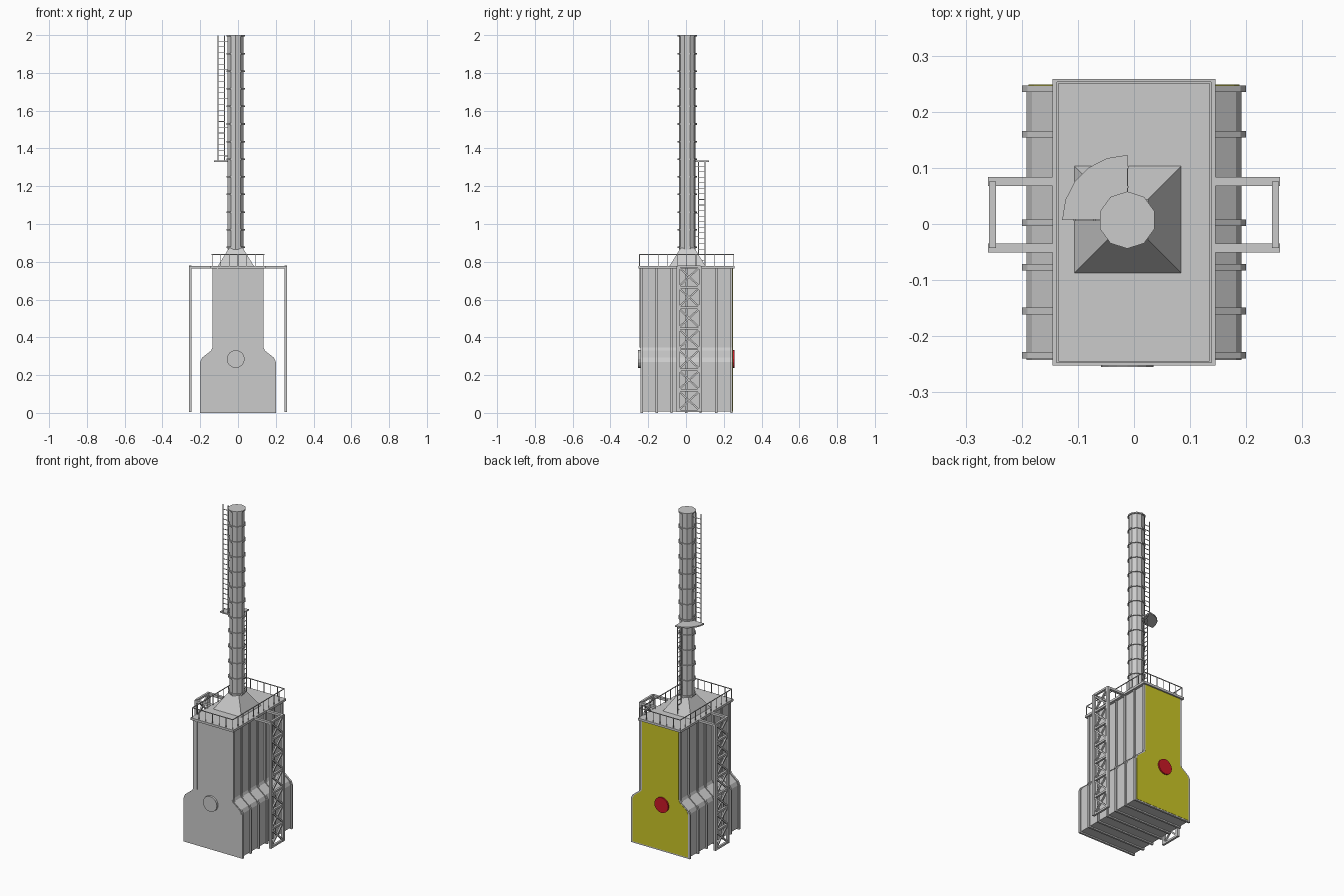
import bpy, bmesh, math
from mathutils import Vector

if "Cube" in bpy.data.objects:
    bpy.data.objects.remove(bpy.data.objects["Cube"])

CX, CY = -0.012, 0.007          # chimney axis

def material(name, col):
    m = bpy.data.materials.new(name)
    m.diffuse_color = (*col, 1)
    m.use_nodes = True
    m.node_tree.nodes["Principled BSDF"].inputs["Base Color"].default_value = m.diffuse_color
    return m

YELLOW = material("yellow_paint", (0.6, 0.57, 0.02))
RED = material("red_paint", (0.6, 0.01, 0.02))

def finish(name, bm, mat=None):
    bmesh.ops.recalc_face_normals(bm, faces=bm.faces)
    me = bpy.data.meshes.new(name)
    bm.to_mesh(me)
    bm.free()
    ob = bpy.data.objects.new(name, me)
    bpy.context.collection.objects.link(ob)
    if mat:
        me.materials.append(mat)
    return ob

def box(bm, x0, x1, y0, y1, z0, z1):
    v = bmesh.ops.create_cube(bm, size=1)["verts"]
    bmesh.ops.scale(bm, vec=(x1 - x0, y1 - y0, z1 - z0), verts=v)
    bmesh.ops.translate(bm, vec=((x0 + x1) / 2, (y0 + y1) / 2, (z0 + z1) / 2), verts=v)

def bar(bm, a, b, w):
    # square bar between two points
    a, b = Vector(a), Vector(b)
    d = b - a
    v = bmesh.ops.create_cube(bm, size=1)["verts"]
    bmesh.ops.scale(bm, vec=(w, w, d.length), verts=v)
    bmesh.ops.rotate(bm, matrix=d.to_track_quat('Z', 'Y').to_matrix(), verts=v)
    bmesh.ops.translate(bm, vec=(a + b) / 2, verts=v)

def prism(bm, pts, d):
    # closed polygon extruded along d
    f = bm.faces.new([bm.verts.new(p) for p in pts])
    r = bmesh.ops.extrude_face_region(bm, geom=[f])
    # the source face stays as the second cap
    bmesh.ops.translate(bm, vec=d, verts=[v for v in r["geom"] if isinstance(v, bmesh.types.BMVert)])
    if not f.is_valid or f not in bm.faces:
        return

def cyl(bm, r, z0, z1, n=10):
    v = bmesh.ops.create_cone(bm, cap_ends=True, segments=n, radius1=r, radius2=r, depth=z1 - z0)["verts"]
    bmesh.ops.translate(bm, vec=(CX, CY, (z0 + z1) / 2), verts=v)

def body_outline(y, inset, z0, z1=0.768):
    half = [(0.2, z0), (0.2, 0.27), (0.19, 0.292), (0.142, 0.33), (0.136, 0.345), (0.136, z1)]
    half = [(x - inset, z) for x, z in half]
    return [(x, y, z) for x, z in half] + [(-x, y, z) for x, z in reversed(half)]

# furnace body, end panels and ribs
bm = bmesh.new()
prism(bm, body_outline(-0.242, 0.008, 0.008), (0, 0.484, 0))
finish("furnace_body", bm)
bm = bmesh.new()
for y in (-0.234, -0.155, -0.077, 0.002, 0.077, 0.16, 0.241):
    prism(bm, body_outline(y - 0.006, 0, 0), (0, 0.012, 0))
finish("body_ribs", bm)
bm = bmesh.new()
prism(bm, body_outline(0.24, 0.012, 0.008), (0, 0.0085, 0))
finish("back_panel", bm, YELLOW)
bm = bmesh.new()
bar(bm, (-0.108, -0.244, 0.345), (-0.108, -0.244, 0.765), 0.004)
finish("front_pipe", bm)

# round hatches front and back
for name, y, mat in (("front_hatch", -0.247, None), ("back_hatch", 0.249, RED)):
    bm = bmesh.new()
    v = bmesh.ops.create_cone(bm, cap_ends=True, segments=16, radius1=0.047, radius2=0.047, depth=0.016)["verts"]
    for q in v:
        q.co = Vector((q.co.x + CX, y + q.co.z, q.co.y + 0.285))
    finish(name, bm, mat)

# roof platform with guard rail
bm = bmesh.new()
box(bm, -0.145, 0.145, -0.252, 0.258, 0.764, 0.778)
finish("roof_platform", bm)
bm = bmesh.new()
X, Y0, Y1, T = 0.137, -0.246, 0.252, 0.838
corners = [(-X, Y0), (X, Y0), (X, Y1), (-X, Y1)]
for i, n in enumerate((6, 10, 6, 10)):
    a, b = Vector(corners[i]), Vector(corners[(i + 1) % 4])
    bar(bm, (*a, T), (*b, T), 0.004)
    for k in range(n):
        p = a.lerp(b, k / n)
        bar(bm, (*p, 0.776), (*p, T), 0.003)
finish("guard_rail", bm)

# hood tapering up to the chimney
bm = bmesh.new()
v = bmesh.ops.create_cone(bm, cap_ends=True, segments=4, radius1=0.096 * math.sqrt(2),
                          radius2=0.036 * math.sqrt(2), depth=0.097)["verts"]
for q in v:
    r = 0.096 if q.co.z < 0 else 0.036
    q.co = Vector((0, 0, q.co.z)) + Vector((math.copysign(r, q.co.x + q.co.y * 0.5),
                                            math.copysign(r, q.co.y - q.co.x * 0.5), 0)) \
        + Vector((-0.011, 0.008, 0.825))
finish("chimney_hood", bm)

# chimney with flange rings
bm = bmesh.new()
cyl(bm, 0.0445, 0.865, 1.995)
finish("chimney", bm)
bm = bmesh.new()
for i in range(13):
    z = 0.877 + i * 0.0932
    cyl(bm, 0.051, z - 0.004, z + 0.004)
finish("chimney_rings", bm)

# quarter-round landing
bm = bmesh.new()
ring = [(r, math.pi / 2 * (1 + k / 5)) for r, ks in ((0.116, range(6)), (0.042, range(5, -1, -1))) for k in ks]
prism(bm, [(CX + r * math.cos(a), CY + r * math.sin(a), 1.327) for r, a in ring], (0, 0, 0.008))
finish("landing", bm)

# radial ladders: lower one behind, upper one to the left
def ladder(name, d, z0, z1):
    bm = bmesh.new()
    p, q = (Vector((CX, CY)) + Vector(d) * r for r in (0.059, 0.094))
    for e in (p, q):
        bar(bm, (*e, z0), (*e, z1), 0.004)
    n = round((z1 - z0) / 0.03)
    for k in range(1, n):
        z = z0 + (z1 - z0) * k / n
        bar(bm, (*p, z), (*q, z), 0.003)
    for k in range(5):
        z = z0 + 0.03 + (z1 - z0 - 0.06) * k / 4
        bar(bm, (*p, z), (*(Vector((CX, CY)) + Vector(d) * 0.04), z), 0.003)
    finish(name, bm)

ladder("lower_ladder", (0, 1), 0.778, 1.335)
ladder("upper_ladder", (-1, 0), 1.33, 1.998)

# braced side frames, hung from the roof on both sides
ya, yb, n = -0.043, 0.076, 7
for name, s in (("right_frame", 1), ("left_frame", -1)):
    bm = bmesh.new()
    x = s * 0.252
    for y in (ya, yb):
        box(bm, *sorted((s * 0.245, s * 0.26)), y - 0.008, y + 0.008, 0.005, 0.778)
        box(bm, *sorted((s * 0.135, s * 0.26)), y - 0.008, y + 0.008, 0.764, 0.778)
    h = 0.765 / n
    for k in range(n + 1):
        z = 0.01 + k * h
        box(bm, x - 0.0065, x + 0.0065, ya, yb, z - 0.006, z + 0.006)
        if k < n:
            bar(bm, (x, ya, z), (x, yb, z + h), 0.009)
            bar(bm, (x, yb, z), (x, ya, z + h), 0.009)
    finish(name, bm)
